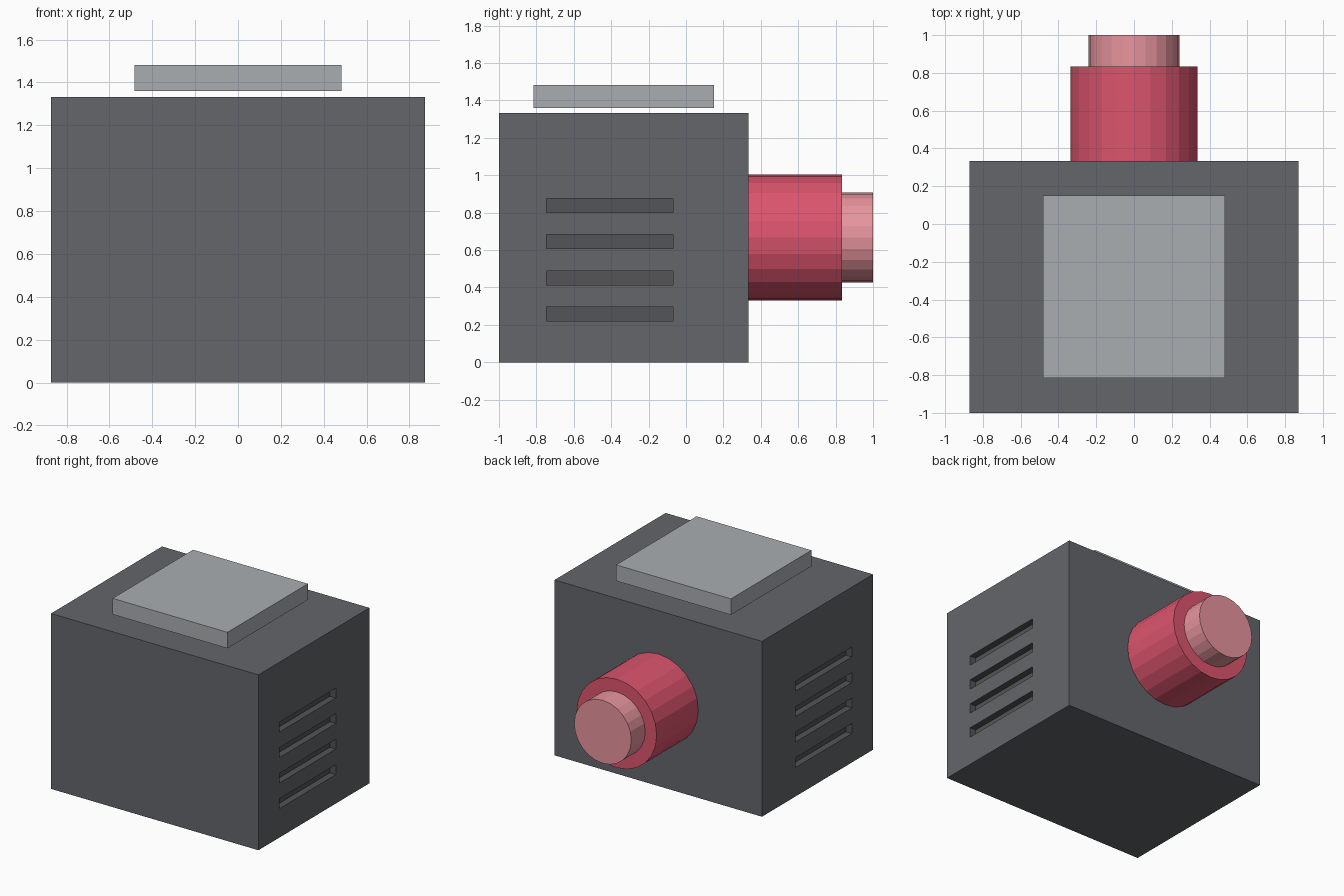
import bpy
import math

if "Cube" in bpy.data.objects:
    bpy.data.objects.remove(bpy.data.objects["Cube"])


def material(name, color):
    mat = bpy.data.materials.new(name)
    mat.diffuse_color = (*color, 1)
    mat.use_nodes = True
    mat.node_tree.nodes["Principled BSDF"].inputs["Base Color"].default_value = mat.diffuse_color
    return mat


DARK = material("dark_grey", (0.125, 0.133, 0.145))
VENT = material("vent_grey", (0.09, 0.088, 0.092))
LIGHT = material("light_grey", (0.40, 0.42, 0.44))
RED = material("red", (0.72, 0.09, 0.155))
PINK = material("pink", (0.80, 0.30, 0.34))


def box(name, x, y, z, mat):
    bpy.ops.mesh.primitive_cube_add(size=1)
    ob = bpy.context.object
    ob.name = name
    ob.location = [(a + b) / 2 for a, b in (x, y, z)]
    ob.scale = [b - a for a, b in (x, y, z)]
    bpy.ops.object.transform_apply(location=True, rotation=True, scale=True)
    ob.data.materials.append(mat)
    return ob


def cylinder(name, radius, y0, y1, mat):
    bpy.ops.mesh.primitive_cylinder_add(
        vertices=24, radius=radius, depth=y1 - y0,
        location=(0, (y0 + y1) / 2, 0.667), rotation=(math.pi / 2, 0, 0))
    ob = bpy.context.object
    ob.name = name
    ob.data.materials.append(mat)
    return ob


# Main housing
W, DEPTH = 0.872, 0.05
body = box("housing", (-W, W), (-1, 0.333), (0, 1.333), DARK)

# Recessed vent slots on both sides
for side in (-1, 1):
    for i in range(4):
        z = 0.22 + i * 0.194
        xs = sorted((side * (W - DEPTH), side * (W + 0.1)))
        cutter = box("vent_cutter", xs, (-0.747, -0.07), (z, z + 0.075), VENT)
        mod = body.modifiers.new("vent", "BOOLEAN")
        mod.operation = "DIFFERENCE"
        mod.solver = "EXACT"
        mod.material_mode = "TRANSFER"
        mod.object = cutter
        cutter.hide_render = True
        cutter.hide_set(True)

# Floating top plate
box("top_plate", (-0.483, 0.483), (-0.816, 0.15), (1.36, 1.482), LIGHT)

# Rear connector in two steps
cylinder("connector_barrel", 0.337, 0.333, 0.833, RED)
cylinder("connector_tip", 0.24, 0.833, 1.0, PINK)
